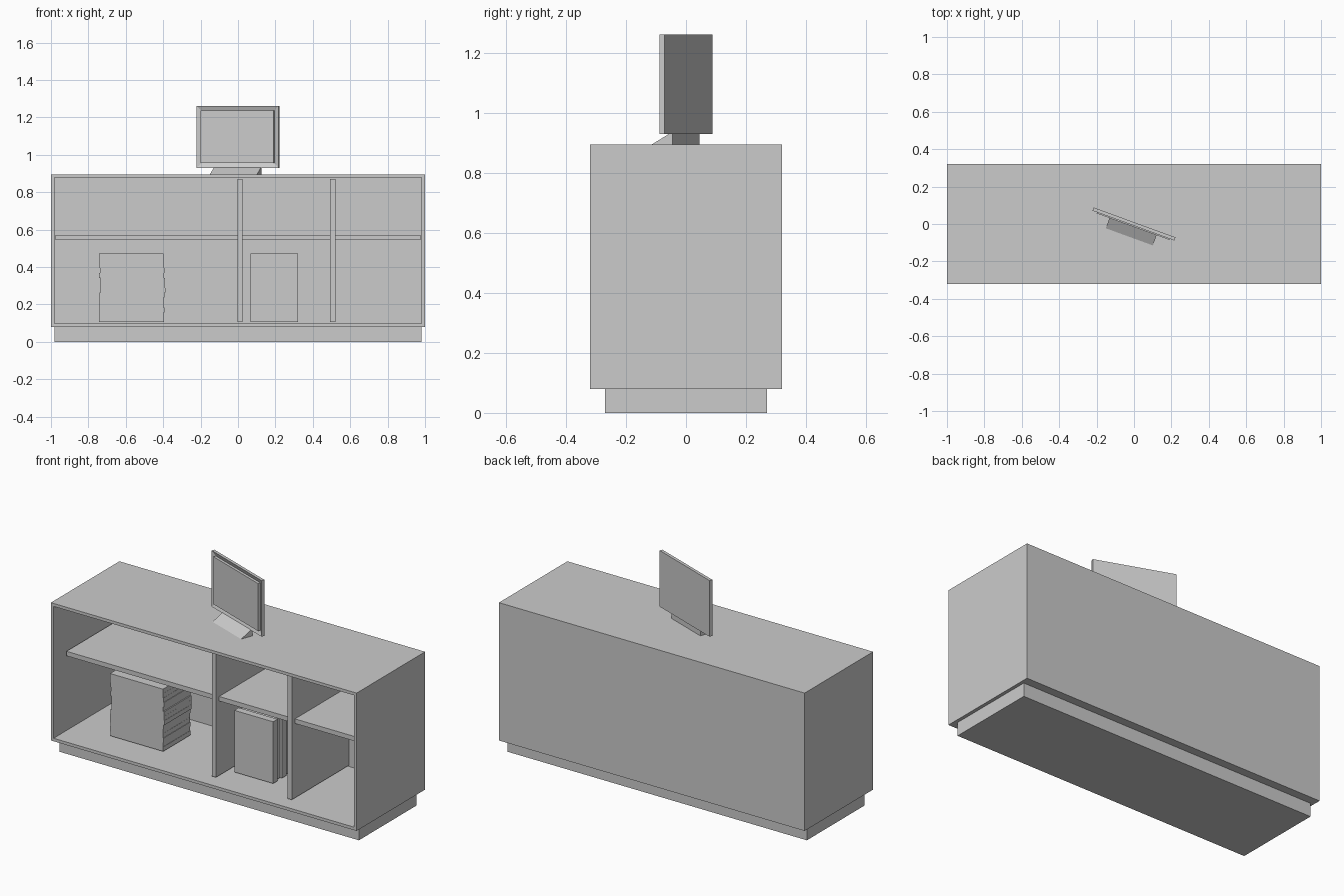
import bpy, bmesh, random
from math import radians
from mathutils import Matrix

cube = bpy.data.objects.get("Cube")
if cube:
    bpy.data.objects.remove(cube, do_unlink=True)
random.seed(4)

grey = bpy.data.materials.new("plain_grey")
grey.use_nodes = True
COLOUR = (0.6, 0.6, 0.6, 1)
grey.diffuse_color = COLOUR
grey.node_tree.nodes["Principled BSDF"].inputs["Base Color"].default_value = COLOUR


def finish(name, bm):
    bmesh.ops.recalc_face_normals(bm, faces=bm.faces)
    mesh = bpy.data.meshes.new(name)
    bm.to_mesh(mesh)
    bm.free()
    mesh.materials.append(grey)
    obj = bpy.data.objects.new(name, mesh)
    bpy.context.collection.objects.link(obj)
    return obj


def add_box(bm, x, y, z):
    """Add a box given (low, high) ranges on each axis."""
    verts = bmesh.ops.create_cube(bm, size=1)["verts"]
    for v in verts:
        v.co = [r[0] if c < 0 else r[1] for c, r in zip(v.co, (x, y, z))]


def box(name, x, y, z):
    bm = bmesh.new()
    add_box(bm, x, y, z)
    return finish(name, bm)


def front_face(bm):
    return min(bm.faces, key=lambda f: f.calc_center_median().y)


def push(bm, face, dy):
    """Extrude a face along y and remove the face left behind."""
    new = bmesh.ops.extrude_discrete_faces(bm, faces=[face])["faces"][0]
    bmesh.ops.translate(bm, verts=new.verts, vec=(0, dy, 0))
    return new


# Cabinet shell, open at the front
WALL = 0.025
bm = bmesh.new()
add_box(bm, (-1, 1), (-0.32, 0.32), (0.08, 0.895))
face = front_face(bm)
bmesh.ops.inset_region(bm, faces=[face], thickness=WALL)
push(bm, face, 0.64 - WALL)
finish("cabinet_shell", bm)

# Plinth
box("plinth", (-0.98, 0.98), (-0.27, 0.27), (0, 0.08))

# Dividers and shelves
back = 0.32 - WALL
for name, x in (("middle_divider", -0.003), ("side_divider", 0.493)):
    box(name, (x, x + 0.027), (-0.24, back), (0.105, 0.87))
for name, x in (("left_shelf", (0.52, 0.975)), ("middle_shelf", (0.024, 0.493)),
                ("right_shelf", (-0.975, -0.003))):
    box(name, x, (-0.21, back), (0.545, 0.572))

# Lying stack of paper with ragged ends
bm = bmesh.new()
LAYERS = 14
step = 0.368 / LAYERS
for i in range(LAYERS):
    z = 0.105 + i * step
    shift = random.uniform(-0.006, 0.006)
    add_box(bm, (-0.739 + shift, -0.393 + shift), (-0.133, 0.12), (z, z + step))
finish("paper_stack", bm)

# Row of upright folders with uneven ends
bm = bmesh.new()
FOLDERS = 6
step = 0.25 / FOLDERS
for i in range(FOLDERS):
    y = -0.13 + i * step
    inset = 0.012 * (i % 2)
    add_box(bm, (0.067 + inset, 0.321 - inset), (y, y + step), (0.106, 0.471 - inset / 2))
finish("folder_row", bm)

# Monitor: thin slab with a sloped frame and a raised screen
turn = Matrix.Rotation(radians(-20), 4, "Z")
bm = bmesh.new()
add_box(bm, (-0.233, 0.233), (-0.009, 0.009), (0.93, 1.262))
face = front_face(bm)
bmesh.ops.inset_region(bm, faces=[face], thickness=0.036)
bmesh.ops.translate(bm, verts=face.verts, vec=(0, 0.01, 0))
push(bm, face, -0.016)
finish("monitor", bm).matrix_world = turn

# Wedge-shaped monitor foot
bm = bmesh.new()
add_box(bm, (-0.134, 0.134), (-0.073, 0), (0.895, 0.932))
for v in bm.verts:
    if v.co.z > 0.92 and v.co.y < -0.05:
        v.co.y = -0.009
finish("monitor_foot", bm).matrix_world = turn
